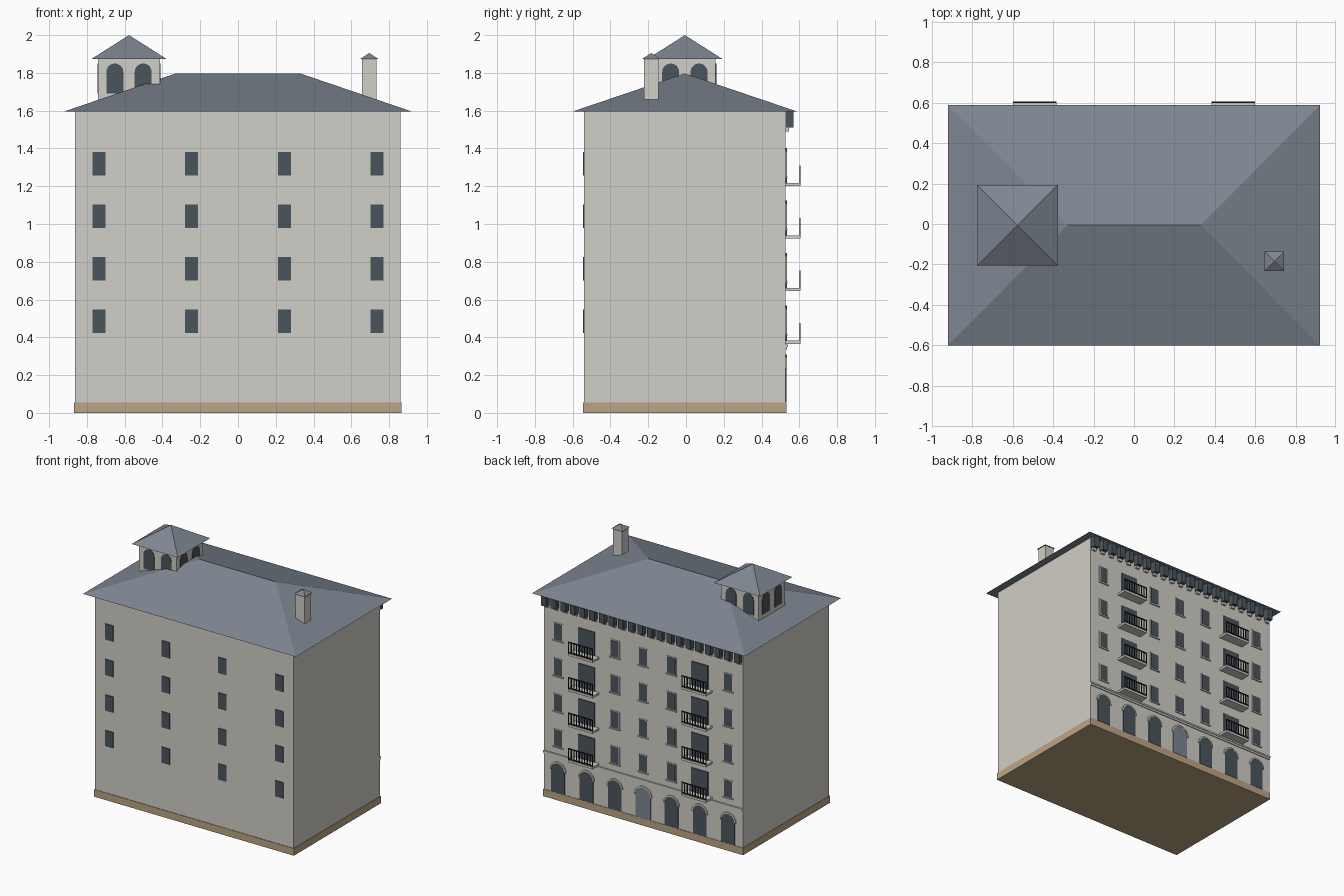
import bpy, bmesh, math
from mathutils import Matrix, Vector

if "Cube" in bpy.data.objects:
    bpy.data.objects.remove(bpy.data.objects["Cube"], do_unlink=True)


def material(name, r, g, b):
    m = bpy.data.materials.new(name)
    m.use_nodes = True
    m.diffuse_color = (r, g, b, 1)
    m.node_tree.nodes["Principled BSDF"].inputs["Base Color"].default_value = (r, g, b, 1)
    return m


PLASTER = material("plaster", .64, .62, .57)
SLATE = material("slate", .21, .24, .285)
GLASS = material("dark_glass", .07, .09, .11)
SAND = material("sandstone", .50, .37, .23)
DOOR = material("door_paint", .20, .24, .29)
IRON = material("dark_iron", .014, .02, .016)

CY = -.006                      # depth of the building's centre line
FRONT, BACK = -.54, .528        # wall planes
COLUMNS = [i * .2455 for i in range(-3, 4)]
FLOORS = [.485 + i * .278 for i in range(4)]


class Part:
    """Collects solids into one mesh object."""

    def __init__(self, name, mat):
        self.name, self.mat, self.bm = name, mat, bmesh.new()

    def box(self, x0, x1, y0, y1, z0, z1):
        mid = Vector((x0 + x1, y0 + y1, z0 + z1)) / 2
        scale = Matrix.Diagonal((x1 - x0, y1 - y0, z1 - z0, 1))
        bmesh.ops.create_cube(self.bm, size=1, matrix=Matrix.Translation(mid) @ scale)

    def plate(self, outline, origin, normal, thick):
        """Extrude an outline of (across, height) points off a wall."""
        n = Vector((*normal, 0))
        t = Vector((-n.y, n.x, 0))
        o = Vector((*origin, 0))
        vs = [self.bm.verts.new(o + t * u + Vector((0, 0, z))) for u, z in outline]
        face = self.bm.faces.new(vs)
        out = bmesh.ops.extrude_face_region(self.bm, geom=[face])["geom"]
        bmesh.ops.translate(self.bm, vec=n * thick,
                            verts=[v for v in out if isinstance(v, bmesh.types.BMVert)])

    def hip(self, cx, cy, hx, hy, z0, z1, ridge=0):
        """Hipped roof, or a pyramid when the ridge is zero."""
        bm = self.bm
        a, b, c, d = [bm.verts.new((cx + sx * hx, cy + sy * hy, z0))
                      for sx, sy in ((-1, -1), (1, -1), (1, 1), (-1, 1))]
        p = bm.verts.new((cx - ridge, cy, z1))
        q = bm.verts.new((cx + ridge, cy, z1)) if ridge else p
        for f in ((a, b, q, p), (b, c, q), (c, d, p, q), (d, a, p), (d, c, b, a)):
            bm.faces.new(list(dict.fromkeys(f)))

    def done(self):
        bmesh.ops.recalc_face_normals(self.bm, faces=self.bm.faces)
        mesh = bpy.data.meshes.new(self.name)
        self.bm.to_mesh(mesh)
        self.bm.free()
        mesh.materials.append(self.mat)
        bpy.context.collection.objects.link(bpy.data.objects.new(self.name, mesh))


def rect(hw, z0, z1):
    return [(-hw, z0), (hw, z0), (hw, z1), (-hw, z1)]


def arc(r, z, n=10):
    return [(r * math.cos(math.pi * i / n), z + r * math.sin(math.pi * i / n))
            for i in range(n + 1)]


def arch(r, z0, spring):
    return [(-r, z0), (r, z0)] + arc(r, spring)


# Main body and plinth
walls = Part("walls", PLASTER)
walls.box(-.863, .861, FRONT, BACK, .05, 1.6)
walls.done()
plinth = Part("plinth", SAND)
plinth.box(-.867, .865, FRONT - .004, BACK + .004, 0, .056)
plinth.done()

# Main roof
roof = Part("main_roof", SLATE)
roof.hip(0, CY, .922, .596, 1.595, 1.797, .33)
roof.done()

# Front windows
front_windows = Part("front_windows", GLASS)
for x in COLUMNS[::2]:
    for z in FLOORS:
        front_windows.plate(rect(.035, z - .062, z + .062), (x, FRONT), (0, -1), .006)
front_windows.done()

# Back windows, balcony doors and their surrounds
back_windows = Part("back_windows", GLASS)
surrounds = Part("window_surrounds", PLASTER)
balcony_doors = Part("balcony_doors", GLASS)
slabs = Part("balcony_slabs", PLASTER)
rails = Part("balcony_railings", IRON)
for i, x in enumerate(COLUMNS):
    for z in FLOORS:
        if i not in (1, 5):
            back_windows.plate(rect(.035, z - .062, z + .062), (x, BACK), (0, 1), .006)
            surrounds.plate(rect(.042, z - .069, z + .069), (x, BACK), (0, 1), .004)
            surrounds.box(x - .046, x + .046, BACK, BACK + .009, z - .076, z - .067)
            continue
        floor = z - .102
        balcony_doors.plate(rect(.072, floor, z + .083), (x, BACK), (0, 1), .007)
        slabs.box(x - .107, x + .107, BACK, .606, floor - .017, floor)
        # Railing along the outer edge
        for h in (floor + .008, floor + .088):
            rails.box(x - .107, x + .107, .6, .607, h - .004, h + .004)
        for k in range(10):
            u = x - .104 + k * .208 / 9
            rails.box(u - .003, u + .003, .601, .606, floor, floor + .088)
for part in (back_windows, surrounds, balcony_doors, slabs, rails):
    part.done()

# Ground floor arches with mouldings; the middle one is the entrance
arches = Part("ground_floor_arches", GLASS)
entrance = Part("entrance_door", DOOR)
mouldings = Part("arch_mouldings", PLASTER)
for i, x in enumerate(COLUMNS):
    part = entrance if i == 3 else arches
    r = .066 if i == 3 else .058
    part.plate(arch(r, .057, .232), (x, BACK), (0, 1), .005)
    mouldings.plate(arc(r + .011, .232) + arc(r, .232)[::-1], (x, BACK), (0, 1), .008)
for part in (arches, entrance, mouldings):
    part.done()

# String course above the ground floor
course = Part("string_course", PLASTER)
course.box(-.863, .861, BACK, BACK + .007, .335, .35)
course.box(-.863, .861, BACK, BACK + .012, .35, .362)
course.done()

# Cornice brackets under the back eaves
brackets = Part("eave_brackets", GLASS)
corbels = Part("bracket_corbels", PLASTER)
COUNT = 21
for i in range(COUNT):
    x = -.835 + i * 1.67 / (COUNT - 1)
    brackets.box(x - .022, x + .022, BACK, .57, 1.51, 1.596)
    corbels.box(x - .016, x + .016, BACK, BACK + .016, 1.49, 1.515)
brackets.done()
corbels.done()

# Belvedere tower with paired arched openings
TX, TH = -.577, .163
tower = Part("tower_walls", PLASTER)
tower.box(TX - TH, TX + TH, CY - TH, CY + TH, 1.6, 1.877)
tower.done()
tower_roof = Part("tower_roof", SLATE)
tower_roof.hip(TX, CY, .2, .2, 1.873, 2.0)
tower_roof.done()
tower_windows = Part("tower_windows", GLASS)
for nx, ny in ((1, 0), (-1, 0), (0, 1), (0, -1)):
    for s in (-.075, .075):
        outline = [(u + s, z) for u, z in arch(.045, 1.69, 1.805)]
        tower_windows.plate(outline, (TX + nx * TH, CY + ny * TH), (nx, ny), .004)
tower_windows.done()

# Chimney
chimney = Part("chimney", PLASTER)
chimney.box(.656, .734, -.223, -.145, 1.6, 1.876)
chimney.done()
chimney_cap = Part("chimney_cap", SLATE)
chimney_cap.hip(.695, -.184, .048, .048, 1.874, 1.905)
chimney_cap.done()
